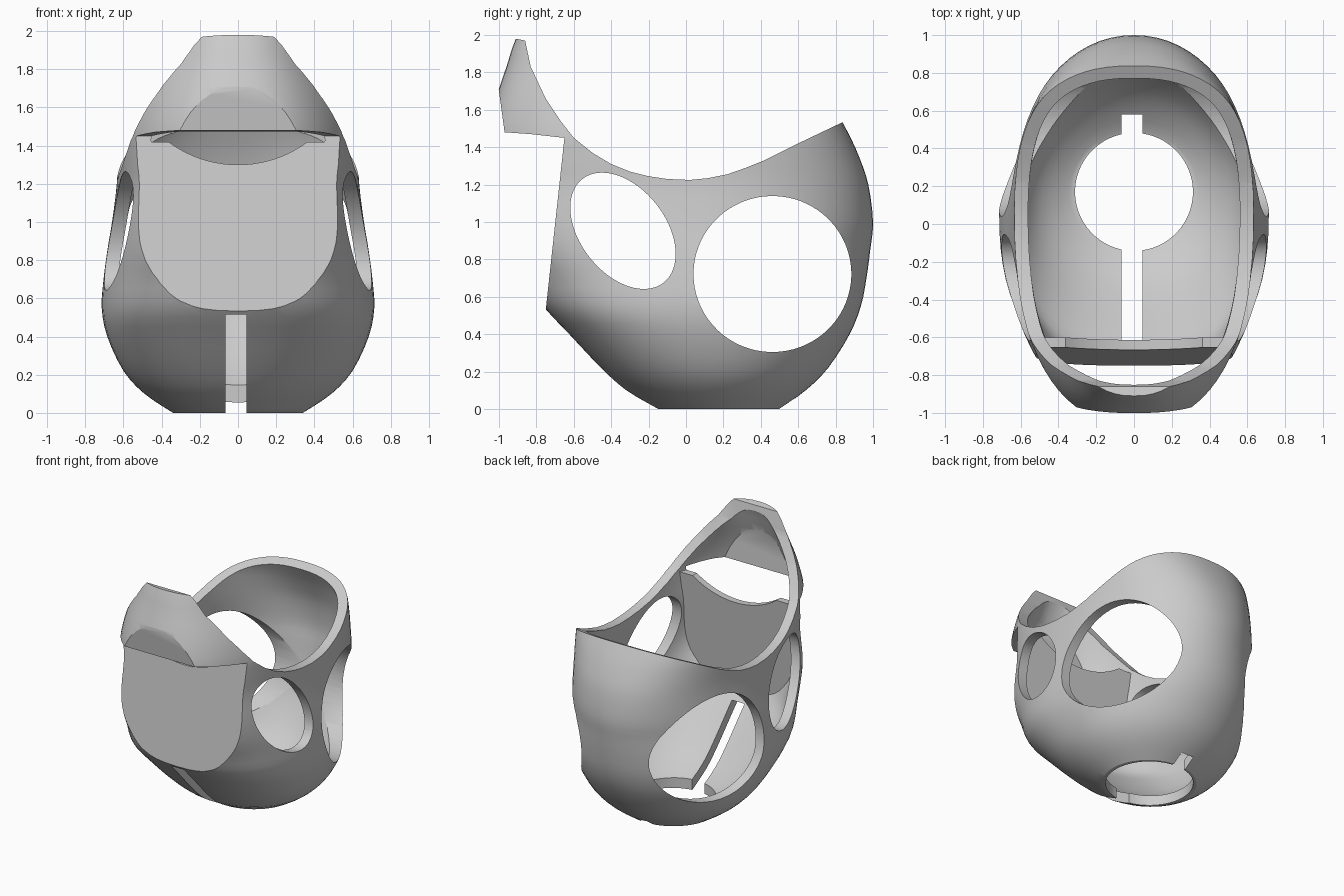
import bpy, bmesh, math
from mathutils import Matrix, Vector

if "Cube" in bpy.data.objects:
    bpy.data.objects.remove(bpy.data.objects["Cube"])

grey = bpy.data.materials.new("plain grey")
grey.diffuse_color = (0.6, 0.6, 0.6, 1)
grey.use_nodes = True
grey.node_tree.nodes["Principled BSDF"].inputs["Base Color"].default_value = grey.diffuse_color

# Horizontal sections of the head: z, front y, back y, half width
SECTIONS = [
    (0.00, -0.15, 0.50, 0.34), (0.10, -0.32, 0.64, 0.49), (0.22, -0.455, 0.76, 0.60),
    (0.40, -0.625, 0.875, 0.685), (0.55, -0.763, 0.935, 0.714), (0.70, -0.845, 0.965, 0.705),
    (0.85, -0.94, 0.985, 0.685), (1.00, -1.00, 1.00, 0.66), (1.20, -1.01, 0.975, 0.635),
    (1.35, -1.04, 0.925, 0.635), (1.48, -1.06, 0.865, 0.635), (1.65, -1.02, 0.77, 0.595),
    (1.83, -0.96, 0.63, 0.52), (1.98, -0.91, 0.50, 0.46), (2.20, -0.80, 0.30, 0.38)]


def finish(name, bm):
    bmesh.ops.recalc_face_normals(bm, faces=bm.faces)
    mesh = bpy.data.meshes.new(name)
    bm.to_mesh(mesh)
    bm.free()
    mesh.materials.append(grey)
    ob = bpy.data.objects.new(name, mesh)
    bpy.context.collection.objects.link(ob)
    return ob


def catmull(p0, p1, p2, p3, t):
    return [0.5 * (2 * b + (c - a) * t + (2 * a - 5 * b + 4 * c - d) * t * t
                   + (3 * b - a - 3 * c + d) * t ** 3)
            for a, b, c, d in zip(p0, p1, p2, p3)]


def ramp(z, lo, hi):
    return min(max((z - lo) / (hi - lo), 0), 1)


def head(name, inset=0.0, steps=3, sides=72):
    """Closed egg-shaped loft, optionally shrunk along its normals."""
    rows, last = [], len(SECTIONS) - 1
    for i in range(last):
        pts = [SECTIONS[min(max(i + k, 0), last)] for k in (-1, 0, 1, 2)]
        rows += [catmull(*pts, s / steps) for s in range(steps)]
    rows.append(SECTIONS[-1])
    bm = bmesh.new()
    rings = []
    for z, f, b, w in rows:
        c = 0.17 - 0.09 * ramp(z, 0, 0.5)
        front = 2 + 0.5 * ramp(z, 0, 0.5) - 0.15 * ramp(z, 1.3, 1.5)   # fuller front corners
        back = 2 + 0.4 * ramp(z, 0.9, 1.5)                             # squarer upper back
        ring = []
        for k in range(sides):
            a = math.tau * k / sides
            s, co = math.sin(a), math.cos(a)
            p = 2 / (front if co < 0 else back)
            x = w * math.copysign(abs(s) ** p, s)
            reach = (b - c) if co >= 0 else (c - f)
            y = c + reach * math.copysign(abs(co) ** p, co)
            ring.append(bm.verts.new((x, y, z)))
        rings.append(ring)
    for r0, r1 in zip(rings, rings[1:]):
        for k in range(sides):
            j = (k + 1) % sides
            bm.faces.new((r0[k], r0[j], r1[j], r1[k]))
    bm.faces.new(rings[0][::-1])
    bm.faces.new(rings[-1])
    bmesh.ops.recalc_face_normals(bm, faces=bm.faces)
    bm.normal_update()
    if inset:
        moves = [(v, v.normal.copy()) for v in bm.verts]
        for v, nrm in moves:
            v.co -= nrm * inset
        for v in rings[0]:
            v.co.z = inset + 0.005
    return finish(name, bm)


def prism(name, profile, half=1.5, x0=None):
    """Side profile (y, z) extruded across x."""
    lo, hi = x0 or (-half, half)
    bm = bmesh.new()
    f = bm.faces.new([bm.verts.new((lo, y, z)) for y, z in profile])
    ext = bmesh.ops.extrude_face_region(bm, geom=[f])
    bmesh.ops.translate(bm, vec=(hi - lo, 0, 0),
                        verts=[v for v in ext["geom"] if isinstance(v, bmesh.types.BMVert)])
    return finish(name, bm)


def oval(cy, cz, a, b, tilt=0.0, n=80):
    """Ellipse outline in the side plane."""
    pts = []
    for i in range(n):
        t = math.tau * (i + 0.37) / n
        u, v = a * math.cos(t), b * math.sin(t)
        pts.append((cy + u * math.cos(tilt) - v * math.sin(tilt),
                    cz + u * math.sin(tilt) + v * math.cos(tilt)))
    return pts


def rod(name, centre, radius, depth, axis, segs=96):
    bm = bmesh.new()
    bmesh.ops.create_cone(bm, cap_ends=True, segments=segs, radius1=radius,
                          radius2=radius, depth=depth)
    q = Vector((0, 0, 1)).rotation_difference(Vector(axis)).to_matrix().to_4x4()
    bm.transform(Matrix.Translation(centre) @ q)
    return finish(name, bm)


def cut(target, cutter):
    mod = target.modifiers.new("cut", 'BOOLEAN')
    mod.operation, mod.solver, mod.object = 'DIFFERENCE', 'EXACT', cutter
    bpy.ops.object.select_all(action='DESELECT')
    bpy.context.view_layer.objects.active = target
    target.select_set(True)
    bpy.ops.object.modifier_apply(modifier=mod.name)
    bpy.data.objects.remove(cutter)


# Face plate: a leaning wall left inside the hollow, with a dipped top edge
plate = prism("plate_block", [(-2, -0.2), (-0.775, -0.2), (-0.70, 0.53), (-0.60, 1.42), (-2, 1.42)])
cut(plate, rod("plate_dip", (0, -1.2, 1.912), 0.612, 2.4, (0, 1, 0)))
hollow = head("hollow", inset=0.073)
cut(hollow, plate)
# Keep the brow visor thick behind its flat front
cut(hollow, prism("visor_block", [(-2, 1.45), (-0.89, 1.45), (-0.91, 1.75), (-0.88, 2.4), (-2, 2.4)]))

shell = head("helmet_shell")
# Round rear side holes and tilted oval front side holes
cut(shell, prism("round_hole", oval(0.462, 0.722, 0.422, 0.417), half=1.31))
cut(shell, prism("oval_hole", oval(-0.337, 0.953, 0.352, 0.228, math.radians(-52)), half=1.27))
cut(shell, hollow)

# Flat front face and the slanted front of the brow visor
cut(shell, prism("front_cut", [(-0.764, 0.40), (-0.65, 1.45), (-0.83, 1.47), (-0.97, 1.48),
                               (-1.0, 1.7), (-1.05, 2.1), (-1.6, 2.1), (-1.6, 0.40)]))
# Saddle-shaped top opening
cut(shell, prism("top_cut", [(-1.6, 1.985), (-0.91, 1.98), (-0.86, 1.97), (-0.83, 1.83), (-0.75, 1.66),
                             (-0.67, 1.54), (-0.6, 1.45), (-0.5, 1.37), (-0.4, 1.31), (-0.3, 1.27),
                             (-0.2, 1.245), (-0.1, 1.23), (0.02, 1.225), (0.12, 1.235), (0.22, 1.255),
                             (0.32, 1.29), (0.42, 1.33), (0.62, 1.43), (0.84, 1.535), (1.6, 1.6),
                             (1.6, 2.6), (-1.6, 2.6)]))
# Neck hole and the long slot through the floor and chin
cut(shell, rod("neck_hole", (0, 0.17, -0.1), 0.312, 0.8, (0, 0, 1)))
cut(shell, prism("slot", [(-1.2, -0.3), (0.58, -0.3), (0.58, 0.515), (-1.2, 0.515)], x0=(-0.065, 0.045)))

bpy.ops.object.select_all(action='DESELECT')
shell.select_set(True)
bpy.context.view_layer.objects.active = shell
bpy.ops.object.shade_smooth_by_angle(angle=math.radians(30))
